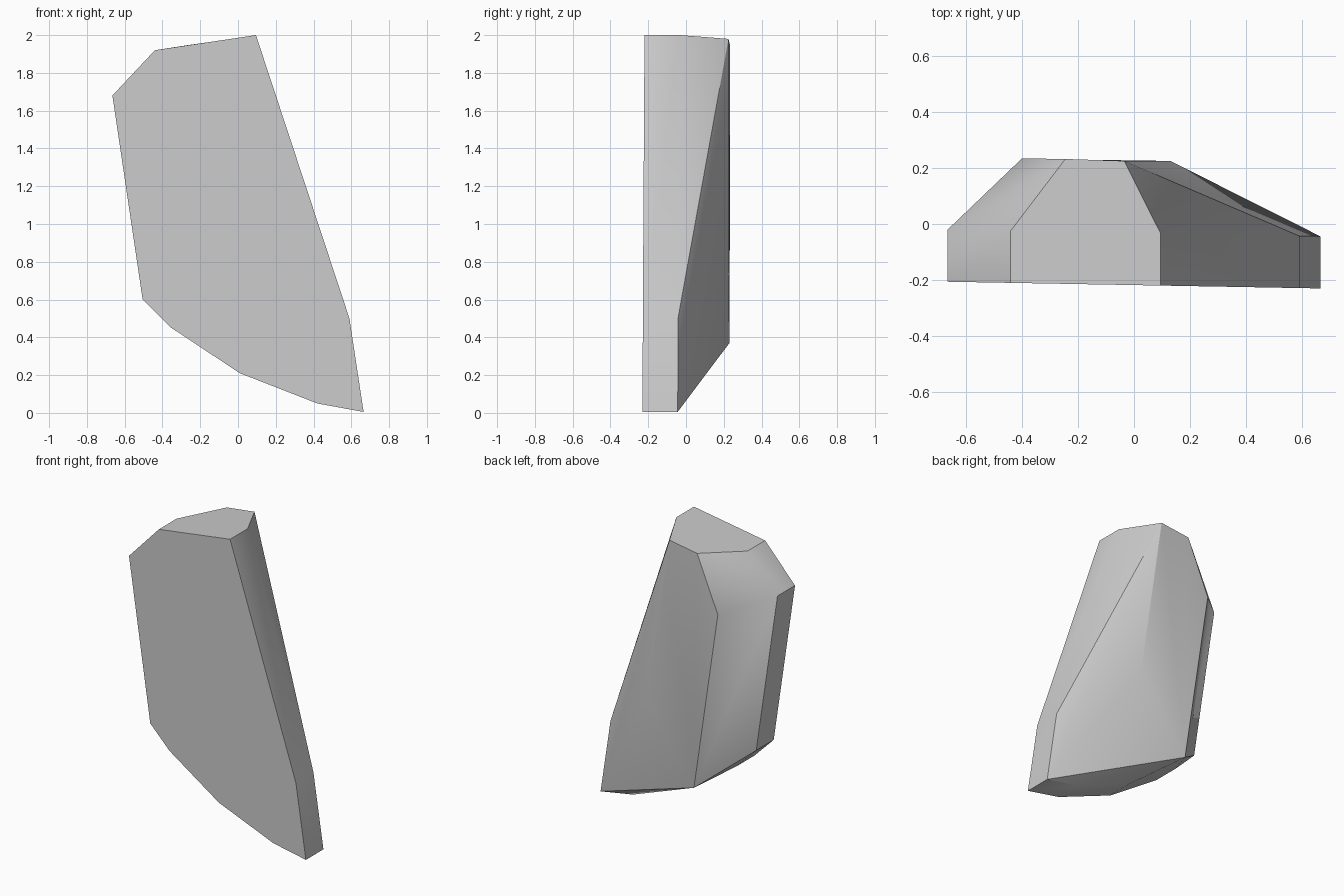
import bpy, bmesh, math

cube = bpy.data.objects.get("Cube")
if cube:
    bpy.data.objects.remove(cube, do_unlink=True)

# Grey material
grey = bpy.data.materials.new("plain_grey")
grey.use_nodes = True
colour = (0.6, 0.6, 0.6, 1.0)
grey.diffuse_color = colour
grey.node_tree.nodes["Principled BSDF"].inputs["Base Color"].default_value = colour

# Flat front outline (x, z), and the raised back facet (x, y, z)
outline = [(0.095, 2.0), (-0.44, 1.92), (-0.665, 1.68), (-0.505, 0.6), (-0.36, 0.455),
           (0.01, 0.21), (0.42, 0.05), (0.665, 0.005), (0.59, 0.5)]
back = [(-0.035, 0.225, 1.98), (-0.245, 0.232, 1.95), (-0.4, 0.234, 1.58),
        (-0.22, 0.23, 0.37), (0.13, 0.225, 0.86)]

# Shell: front plate, straight rim, then facets sloping to the back
bm = bmesh.new()
for x, z in outline:
    bm.verts.new((x, -0.218 - 0.018 * x, z))
    bm.verts.new((x, -0.032 - 0.018 * x, z))
for point in back:
    bm.verts.new(point)
bmesh.ops.convex_hull(bm, input=bm.verts[:])
bmesh.ops.dissolve_limit(bm, angle_limit=math.radians(1.5), verts=bm.verts[:], edges=bm.edges[:])
bmesh.ops.recalc_face_normals(bm, faces=bm.faces[:])

mesh = bpy.data.meshes.new("faceted_shell")
bm.to_mesh(mesh)
bm.free()
mesh.materials.append(grey)
shell = bpy.data.objects.new("faceted_shell", mesh)
bpy.context.collection.objects.link(shell)

# Soft shading across shallow edges only
bpy.ops.object.select_all(action="DESELECT")
shell.select_set(True)
bpy.context.view_layer.objects.active = shell
bpy.ops.object.shade_smooth_by_angle(angle=math.radians(30))
